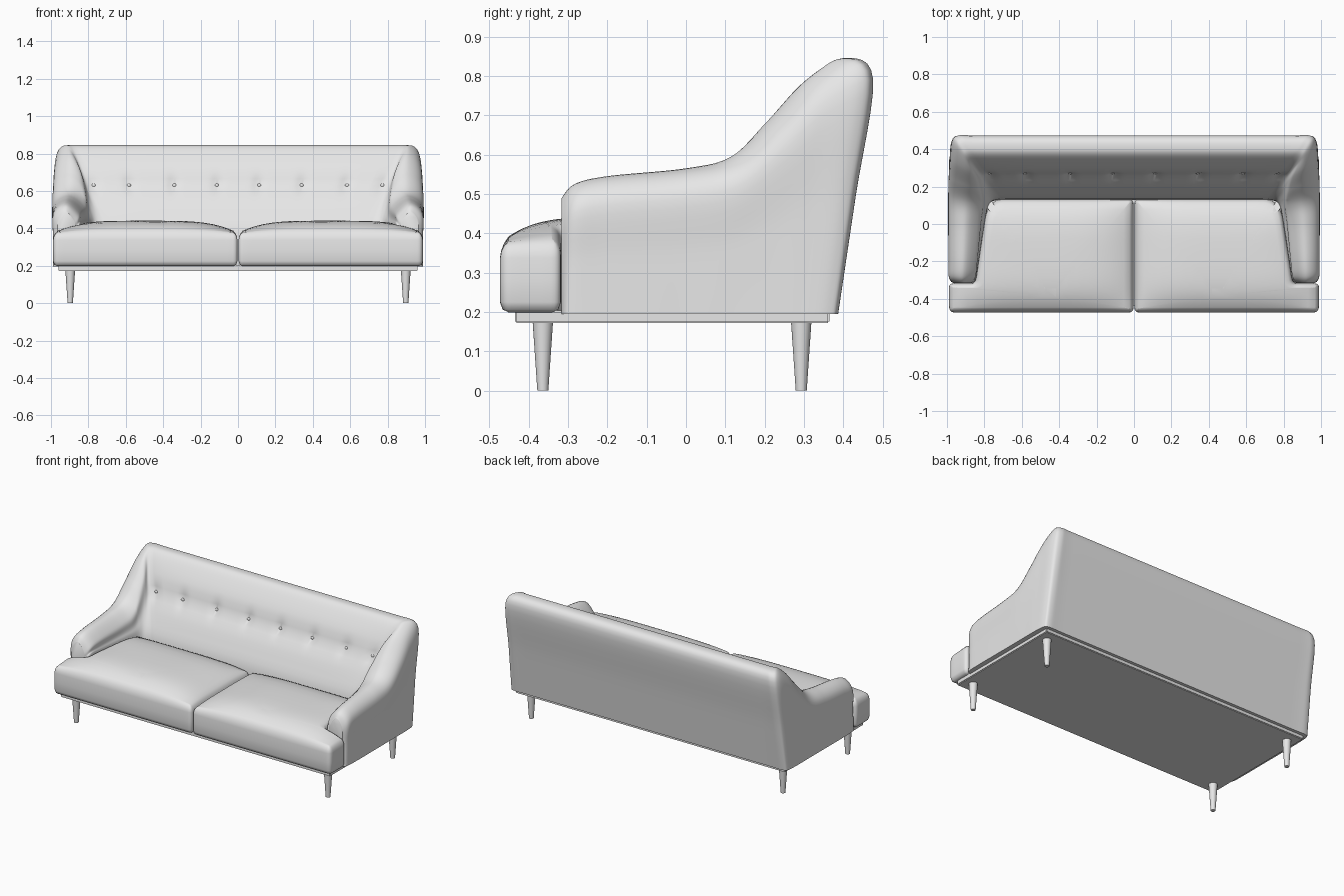
import bpy, bmesh, math
from mathutils import Vector as V

if "Cube" in bpy.data.objects:
    bpy.data.objects.remove(bpy.data.objects["Cube"])

grey = bpy.data.materials.new("light_grey_fabric")
grey.diffuse_color = (0.8, 0.8, 0.8, 1)
grey.use_nodes = True
grey.node_tree.nodes["Principled BSDF"].inputs["Base Color"].default_value = grey.diffuse_color


def finish(name, bm, angle=40):
    bmesh.ops.recalc_face_normals(bm, faces=bm.faces)
    me = bpy.data.meshes.new(name)
    bm.to_mesh(me)
    bm.free()
    me.materials.append(grey)
    for p in me.polygons:
        p.use_smooth = True
    me.set_sharp_from_angle(angle=math.radians(angle))
    ob = bpy.data.objects.new(name, me)
    bpy.context.collection.objects.link(ob)
    return ob


def hermite(a, b, c, d, t):
    """Catmull-Rom point between b and c."""
    return 0.5 * (2 * b + (c - a) * t + (2 * a - 5 * b + 4 * c - d) * t * t
                  + (3 * b - a - 3 * c + d) * t ** 3)


def spline(pts, counts):
    out = []
    for i, n in enumerate(counts):
        a, d = pts[max(i - 1, 0)], pts[min(i + 2, len(pts) - 1)]
        out += [hermite(a, pts[i], pts[i + 1], d, k / n) for k in range(n)]
    return out + [pts[-1]]


def bridge(bm, rings, closed=True):
    for r0, r1 in zip(rings, rings[1:]):
        n = len(r0)
        for j in range(n if closed else n - 1):
            k = (j + 1) % n
            bm.faces.new((r0[j], r0[k], r1[k], r1[j]))


# --- Upholstered shell: arms and back in one sweep ---
# outer bottom xy, outer top xy, crest height, inner top xy, inner bottom xy
STATIONS = [
    (.985, -.295, .985, -.283, .525, .855, -.283, .845, -.295),
    (.99, -.20, .987, -.20, .545, .845, -.20, .83, -.20),
    (.99, .00, .987, .00, .565, .83, .00, .80, .00),
    (.99, .10, .987, .13, .595, .82, .10, .785, .08),
    (.99, .20, .985, .24, .685, .83, .18, .77, .115),
    (.99, .28, .98, .34, .78, .85, .26, .75, .13),
    (.985, .36, .972, .44, .836, .87, .32, .72, .135),
    (.96, .385, .94, .473, .845, .85, .335, .69, .135),
    (.85, .385, .85, .474, .845, .78, .335, .62, .135),
    (.50, .385, .50, .474, .845, .45, .335, .40, .135),
    (0, .385, 0, .474, .845, 0, .335, 0, .135),
]


def section(s):
    ob, ot = V((s[0], s[1], .195)), V((s[2], s[3], s[4] - .055))
    it, ib = V((s[5], s[6], s[4] - .055)), V((s[7], s[8], .40))
    crest = (ot + it) / 2
    crest.z = s[4]
    return [ob, (ob + ot) / 2, ot, crest, it, (it + ib) / 2, ib,
            V((s[7], s[8], .195))]


secs = [section(s) for s in STATIONS]
# rounded front end of the arm
mid = sum(secs[0], V()) / 8
front = []
for p in secs[0]:
    d = V((mid.x - p.x, 0, mid.z - p.z))
    q = p + V((math.copysign(.022, d.x) if abs(d.x) > .03 else 0, 0,
               -.035 if p.z > .4 else 0))
    q.y = -.316
    front.append(q)
secs.insert(0, front)
secs += [[V((-p.x, p.y, p.z)) for p in s] for s in secs[-2::-1]]

SUB = 6
counts = [max(6, int((a[3] - b[3]).length / .012)) for a, b in zip(secs, secs[1:])]
lanes = [spline([s[j] for s in secs], counts) for j in range(8)]
grid = [spline([l[i] for l in lanes], [SUB] * 7) for i in range(len(lanes[0]))]

# tufted dents on the front of the back
BUTTON_Z = .635
BUTTON_X = [s * x for s in (-1, 1) for x in (.11, .345, .578, .773)]
for row in grid:
    for p in row[4 * SUB:6 * SUB]:
        if p.y < .13 or abs(p.x) > .86:
            continue
        fade = max(0, 1 - (abs(p.x) / .86) ** 6)
        dz = p.z - BUTTON_Z
        p.y += fade * (.006 * math.exp(-(dz / .03) ** 2)
                       - .008 * math.exp(-((abs(dz) - .085) / .05) ** 2))
        for bx in BUTTON_X:
            p.y += .016 * math.exp(-((p.x - bx) ** 2 + dz * dz) / .03 ** 2)

bm = bmesh.new()
rings = [[bm.verts.new(p) for p in row] for row in grid]
bridge(bm, rings)
bm.faces.new(rings[0])
bm.faces.new(rings[-1])
finish("arms_and_back", bm)

# --- Buttons ---
for i, bx in enumerate(BUTTON_X):
    spot = min((p for row in grid for p in row[4 * SUB:6 * SUB] if p.y > .13),
               key=lambda p: (p.x - bx) ** 2 + (p.z - BUTTON_Z) ** 2)
    bm = bmesh.new()
    bmesh.ops.create_uvsphere(bm, u_segments=12, v_segments=8, radius=.011)
    bmesh.ops.scale(bm, vec=(1, .6, 1), verts=bm.verts)
    bmesh.ops.translate(bm, vec=spot, verts=bm.verts)
    finish(f"back_button_{i + 1}", bm)


# --- Seat cushions: T-shaped, rounded rim and crowned top ---
def rounded_outline(corners, step=.03):
    pts, n = [], len(corners)
    for i, (x, y, r) in enumerate(corners):
        p = V((x, y))
        a, b = V(corners[i - 1][:2]), V(corners[(i + 1) % n][:2])
        p0, p1 = p + (a - p).normalized() * r, p + (b - p).normalized() * r
        pts += [p0.lerp(p, t).lerp(p.lerp(p1, t), t) for t in (0, .2, .4, .6, .8, 1)]
        nx, ny, nr = corners[(i + 1) % n]
        q = V((nx, ny))
        end = q + (p - q).normalized() * nr
        m = int((end - p1).length / step)
        pts += [p1.lerp(end, k / (m + 1)) for k in range(1, m + 1)]
    return pts


OUTLINE = rounded_outline([
    (.003, -.473, .025), (.988, -.473, .03), (.99, -.318, .025),
    (.852, -.318, .02), (.79, .075, .05), (.74, .135, .05), (.003, .135, .03)])
CENTRE = V((.45, -.385))


def inset(d):
    n, out = len(OUTLINE), []
    for i, p in enumerate(OUTLINE):
        t = (OUTLINE[(i + 1) % n] - OUTLINE[i - 1]).normalized()
        out.append(p + V((-t.y, t.x)) * d)
    return out


def crown(p):
    a, b = 2 * p.x / .99 - 1, 2 * (p.y + .473) / .62 - 1
    return .375 + .066 * max(0, 1 - a ** 4) * max(0, 1 - b ** 4)


def cushion(name, side):
    bm = bmesh.new()
    rings = []

    def ring(pts, height):
        rings.append([bm.verts.new((side * p.x, p.y, height(p))) for p in pts])

    for d, z in ((.022, .199), (.007, .206), (0, .225), (0, .28)):
        ring(inset(d), lambda p: z)
    for d, drop in ((0, .038), (.003, .022), (.01, .009), (.022, 0)):
        ring(inset(d), lambda p: crown(p) - drop)
    rim = inset(.022)
    for s in (.93, .85, .75, .62, .48, .34, .2, .08):
        ring([CENTRE.lerp(p, s) for p in rim], crown)
    bridge(bm, rings)
    bm.faces.new(rings[0])
    bm.faces.new(rings[-1])
    finish(name, bm, 60)


cushion("right_seat_cushion", 1)
cushion("left_seat_cushion", -1)

# --- Base board ---
bm = bmesh.new()
bmesh.ops.create_cube(bm, size=1)
bmesh.ops.scale(bm, vec=(1.92, .80, .032), verts=bm.verts)
bmesh.ops.translate(bm, vec=(0, -.035, .188), verts=bm.verts)
bmesh.ops.bevel(bm, geom=bm.edges[:], offset=.004, segments=2, affect='EDGES')
finish("base_board", bm)

# --- Tapered legs ---
for y, end in ((-.364, "front"), (.293, "back")):
    for x, side in ((-.897, "left"), (.897, "right")):
        bm = bmesh.new()
        bmesh.ops.create_cone(bm, cap_ends=True, segments=24, radius1=.014,
                              radius2=.026, depth=.176)
        bmesh.ops.translate(bm, vec=(x, y, .088), verts=bm.verts)
        finish(f"{end}_{side}_leg", bm)
